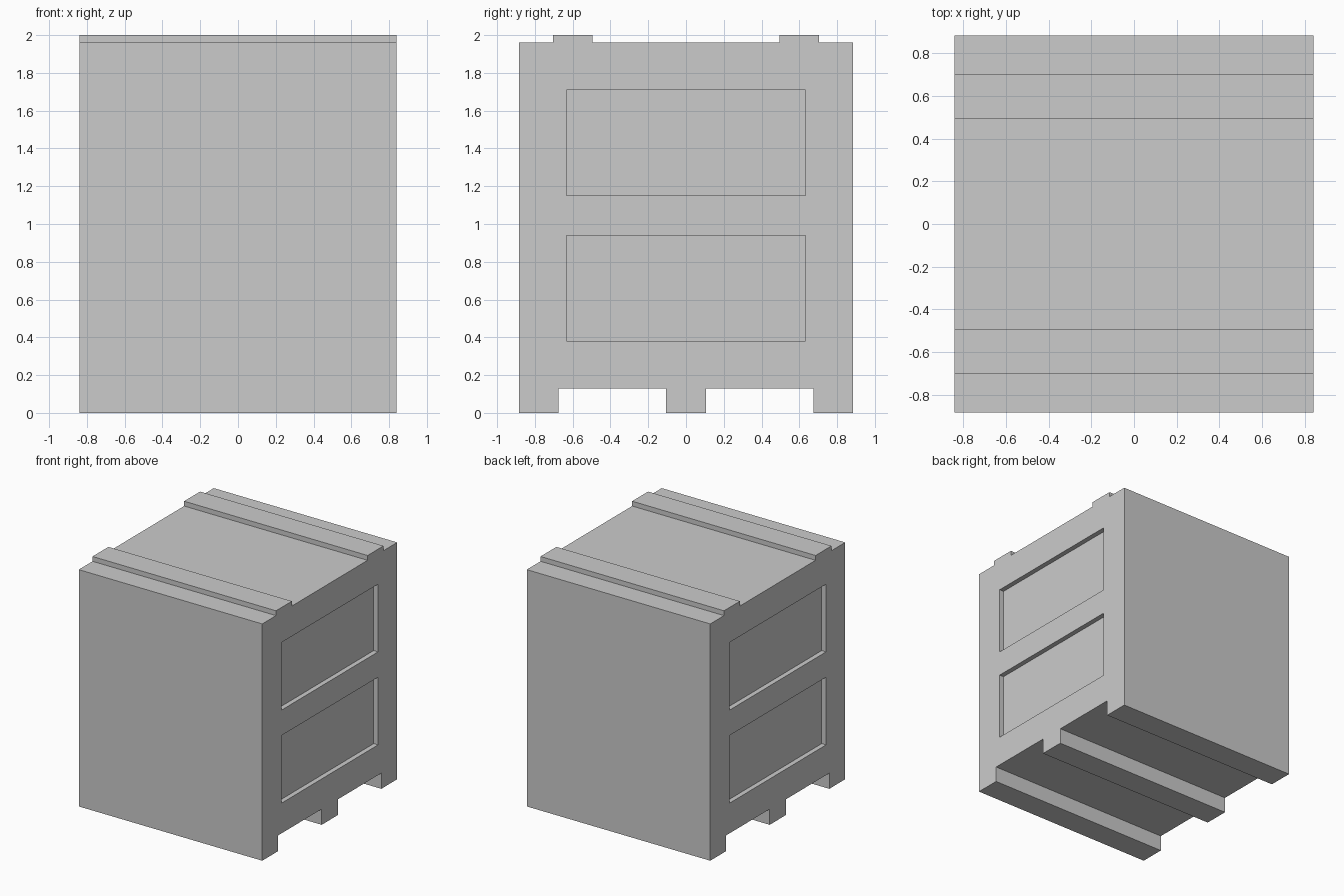
import bpy, bmesh
from mathutils import Matrix, Vector

if "Cube" in bpy.data.objects:
    bpy.data.objects.remove(bpy.data.objects["Cube"])

HALF_X, HALF_Y = 0.84, 0.883
TOP, RIDGE, FOOT = 1.96, 2.0, 0.13
RECESS = 0.04


def make_object(name, bm):
    mesh = bpy.data.meshes.new(name)
    bmesh.ops.recalc_face_normals(bm, faces=bm.faces)
    bm.to_mesh(mesh)
    bm.free()
    obj = bpy.data.objects.new(name, mesh)
    bpy.context.collection.objects.link(obj)
    return obj


# Crate body: half of the side profile (y, z), mirrored, then extruded along x
half = [(0.105, FOOT), (0.105, 0), (0.675, 0), (0.675, 0)]
half = [(0.105, 0), (0.105, FOOT), (0.675, FOOT), (0.675, 0), (HALF_Y, 0),
        (HALF_Y, TOP), (0.703, TOP), (0.703, RIDGE), (0.495, RIDGE), (0.495, TOP)]
profile = half + [(-y, z) for y, z in reversed(half)]
bm = bmesh.new()
face = bm.faces.new([bm.verts.new((-HALF_X, y, z)) for y, z in profile])
ext = bmesh.ops.extrude_face_region(bm, geom=[face])
moved = [v for v in ext["geom"] if isinstance(v, bmesh.types.BMVert)]
bmesh.ops.translate(bm, verts=moved, vec=(2 * HALF_X, 0, 0))
crate = make_object("crate_body", bm)

# Recessed panels: two on each x side
bm = bmesh.new()
for side in (-1, 1):
    for z in (0.66, 1.43):
        bmesh.ops.create_cube(bm, size=1, matrix=Matrix.LocRotScale(
            Vector((side * HALF_X, 0, z)), None, Vector((2 * RECESS, 1.265, 0.56))))
cutter = make_object("panel_cutter", bm)
cutter.hide_render = True

cut = crate.modifiers.new("panels", "BOOLEAN")
cut.operation = "DIFFERENCE"
cut.solver = "EXACT"
cut.object = cutter
bpy.context.view_layer.objects.active = crate
bpy.ops.object.modifier_apply(modifier=cut.name)
bpy.data.objects.remove(cutter)
